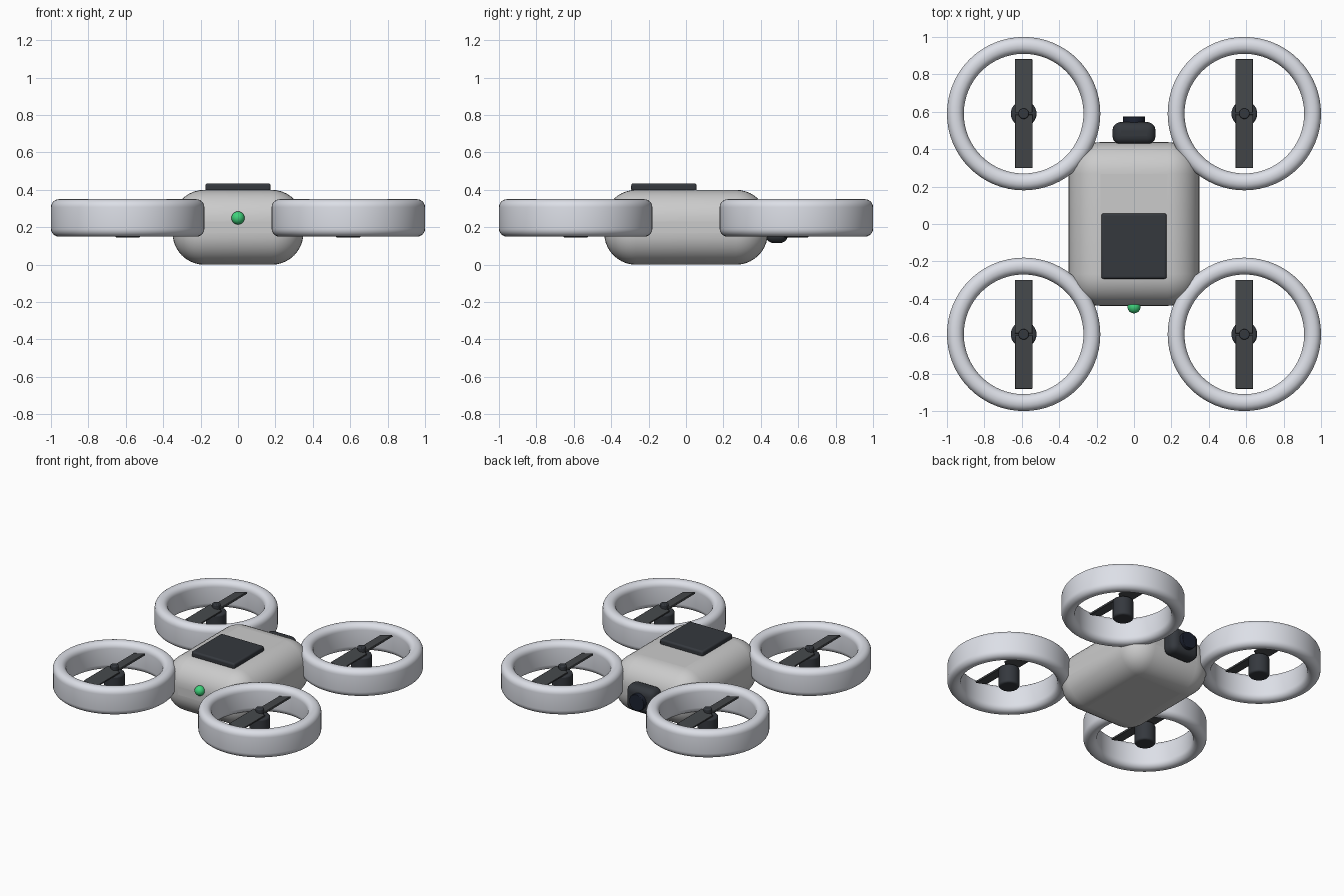
import bpy, bmesh, math
from mathutils import Matrix

if "Cube" in bpy.data.objects:
    bpy.data.objects.remove(bpy.data.objects["Cube"])


def material(name, rgb):
    m = bpy.data.materials.new(name)
    m.diffuse_color = (*rgb, 1)
    m.use_nodes = True
    m.node_tree.nodes["Principled BSDF"].inputs["Base Color"].default_value = m.diffuse_color
    return m


SHELL = material("duct_grey", (0.72, 0.74, 0.80))
DARK = material("dark_plastic", (0.035, 0.04, 0.048))
BLADE = material("blade_grey", (0.06, 0.065, 0.07))
GLASS = material("lens_glass", (0.012, 0.016, 0.03))
GREEN = material("status_green", (0.05, 0.65, 0.2))


def finish(bm, name, loc, mat=None, bevel=0, segments=4, angle=40):
    bmesh.ops.recalc_face_normals(bm, faces=bm.faces)
    me = bpy.data.meshes.new(name)
    bm.to_mesh(me)
    bm.free()
    ob = bpy.data.objects.new(name, me)
    bpy.context.collection.objects.link(ob)
    ob.location = loc
    if mat:
        me.materials.append(mat)
    if bevel:
        mod = ob.modifiers.new("bevel", "BEVEL")
        mod.width, mod.segments = bevel, segments
        mod.limit_method, mod.angle_limit = "ANGLE", math.radians(40)
    bpy.ops.object.select_all(action="DESELECT")
    bpy.context.view_layer.objects.active = ob
    ob.select_set(True)
    bpy.ops.object.shade_smooth_by_angle(angle=math.radians(angle))
    return ob


def box(name, loc, size, mat=None, bevel=0, segments=4):
    bm = bmesh.new()
    bmesh.ops.create_cube(bm, size=1, matrix=Matrix.Diagonal((*size, 1)))
    return finish(bm, name, loc, mat, bevel, segments)


def cylinder(name, loc, r, depth, mat, bevel=0, rot=Matrix()):
    bm = bmesh.new()
    bmesh.ops.create_cone(bm, cap_ends=True, segments=32, radius1=r, radius2=r,
                          depth=depth, matrix=rot)
    return finish(bm, name, loc, mat, bevel, 3)


def duct(name, loc, inner=0.32, outer=0.41, half=0.10, r=0.042, steps=64):
    # rounded upright cross-section spun around the rotor axis
    bm = bmesh.new()
    profile = []
    for k, (cx, cz) in enumerate([(outer - r, half - r), (inner + r, half - r),
                                  (inner + r, r - half), (outer - r, r - half)]):
        for i in range(7):
            a = math.pi / 2 * (k + i / 6)
            profile.append((cx + r * math.cos(a), cz + r * math.sin(a)))
    rings = []
    for s in range(steps):
        t = 2 * math.pi * s / steps
        rings.append([bm.verts.new((x * math.cos(t), x * math.sin(t), z)) for x, z in profile])
    n = len(profile)
    for s in range(steps):
        a, b = rings[s], rings[(s + 1) % steps]
        for i in range(n):
            j = (i + 1) % n
            bm.faces.new((a[i], b[i], b[j], a[j]))
    return finish(bm, name, loc, SHELL)


def propeller(name, loc):
    # two blades pitched in opposite directions
    bm = bmesh.new()
    for side in (1, -1):
        pitch = Matrix.Rotation(math.radians(-14 * side), 4, "Y")
        move = Matrix.Translation((0, 0.148 * side, 0))
        bmesh.ops.create_cube(bm, size=1, matrix=pitch @ move @ Matrix.Diagonal((0.096, 0.286, 0.014, 1)))
    return finish(bm, name, loc, BLADE, 0.003, 2, 30)


# fuselage and top panel
box("body", (0, 0, 0.2), (0.70, 0.875, 0.40), None, 0.17, 10)
box("top_panel", (0, -0.118, 0.413), (0.35, 0.35, 0.044), DARK, 0.012, 3)

# four ducted rotors
for ys, end in ((-1, "front"), (1, "back")):
    for xs, side in ((-1, "left"), (1, "right")):
        x, y, tag = 0.59 * xs, 0.59 * ys, f"{end}_{side}"
        duct(f"duct_{tag}", (x, y, 0.25))
        cylinder(f"motor_{tag}", (x, y, 0.215), 0.069, 0.14, DARK, 0.012)
        propeller(f"propeller_{tag}", (x, y, 0.305))
        cylinder(f"hub_{tag}", (x, y, 0.308), 0.028, 0.06, DARK, 0.006)

# camera housing and lens
box("camera_housing", (0, 0.485, 0.21), (0.23, 0.12, 0.19), DARK, 0.045, 5)
cylinder("camera_lens", (0, 0.55, 0.21), 0.06, 0.05, GLASS, 0.004,
         Matrix.Rotation(math.pi / 2, 4, "X"))

# status light
bm = bmesh.new()
bmesh.ops.create_uvsphere(bm, u_segments=24, v_segments=16, radius=0.035)
finish(bm, "status_light", (0, -0.443, 0.25), GREEN)
